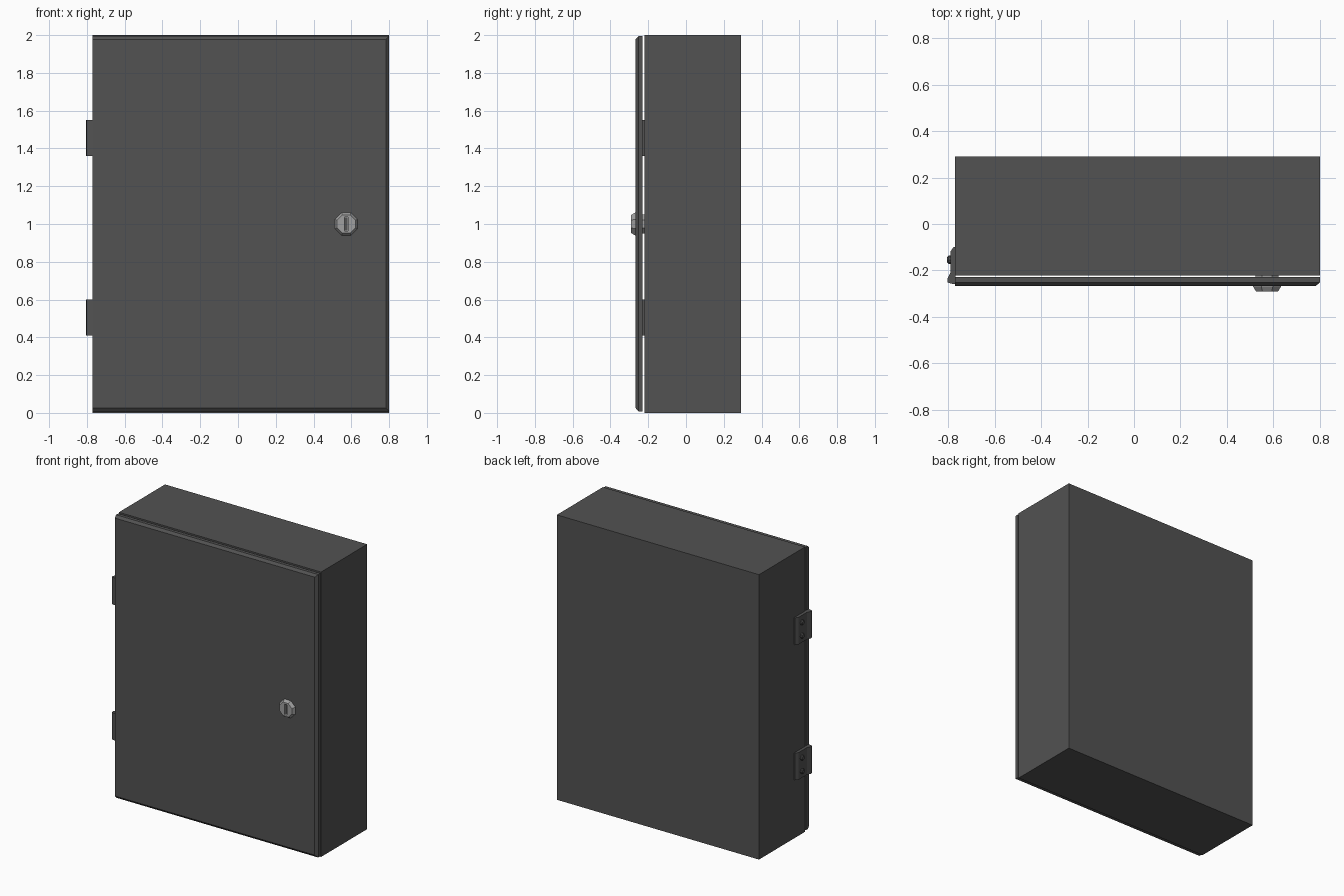
import bpy, bmesh, math

if "Cube" in bpy.data.objects:
    bpy.data.objects.remove(bpy.data.objects["Cube"])


def material(name, v):
    m = bpy.data.materials.new(name)
    m.diffuse_color = (v, v, v, 1)
    m.use_nodes = True
    m.node_tree.nodes["Principled BSDF"].inputs["Base Color"].default_value = m.diffuse_color
    return m


PAINT = material("dark_paint", 0.085)
METAL = material("bare_metal", 0.35)


def loft(name, rings, mat):
    """Skin a closed solid through rings with equal point counts."""
    bm = bmesh.new()
    loops = [[bm.verts.new(p) for p in ring] for ring in rings]
    for a, b in zip(loops, loops[1:]):
        for i in range(len(a)):
            j = (i + 1) % len(a)
            bm.faces.new((a[i], a[j], b[j], b[i]))
    bm.faces.new(loops[0])
    bm.faces.new(loops[-1])
    bmesh.ops.recalc_face_normals(bm, faces=bm.faces)
    me = bpy.data.meshes.new(name)
    bm.to_mesh(me)
    bm.free()
    me.materials.append(mat)
    ob = bpy.data.objects.new(name, me)
    bpy.context.collection.objects.link(ob)
    return ob


def rect(y, x0, x1, z0, z1):
    return [(x0, y, z0), (x1, y, z0), (x1, y, z1), (x0, y, z1)]


def octagon(y, x, z, half):
    r = half / math.cos(math.pi / 8)
    return [(x + r * math.cos(a), y, z + r * math.sin(a))
            for a in (math.pi / 8 + i * math.pi / 4 for i in range(8))]


# Cabinet body
loft("cabinet_body", [rect(0.29, -0.77, 0.80, 0, 2), rect(-0.221, -0.77, 0.80, 0, 2)], PAINT)

# Door, set off by a narrow gap, chamfered on its three free edges
loft("door", [rect(-0.229, -0.77, 0.80, 0.008, 1.994),
              rect(-0.252, -0.77, 0.80, 0.008, 1.994),
              rect(-0.267, -0.77, 0.783, 0.026, 1.977)], PAINT)

# Lock: shaft through the door, tapered octagonal head and key slot
LX, LZ = 0.573, 1.0
loft("lock_shaft", [octagon(-0.20, LX, LZ, 0.05), octagon(-0.266, LX, LZ, 0.05)], METAL)
head = loft("lock_head", [octagon(-0.26, LX, LZ, 0.06), octagon(-0.27, LX, LZ, 0.06),
                          octagon(-0.29, LX, LZ, 0.048)], METAL)
cutter = loft("slot_cutter", [rect(-0.275, LX - 0.009, LX + 0.009, LZ - 0.036, LZ + 0.036),
                              rect(-0.32, LX - 0.009, LX + 0.009, LZ - 0.036, LZ + 0.036)], PAINT)
cutter.hide_render = True
cutter.hide_set(True)
cut = head.modifiers.new("slot", "BOOLEAN")
cut.operation = "DIFFERENCE"
cut.solver = "EXACT"
cut.object = cutter
loft("slot_floor", [rect(-0.272, LX - 0.008, LX + 0.008, LZ - 0.035, LZ + 0.035),
                    rect(-0.276, LX - 0.008, LX + 0.008, LZ - 0.035, LZ + 0.035)], PAINT)

# Hinges: extruded leaf profile with a knuckle, and two screws each
LEAF = [(-0.768, -0.10), (-0.778, -0.10), (-0.791, -0.12), (-0.791, -0.21),
        (-0.804, -0.237), (-0.802, -0.252), (-0.79, -0.256), (-0.768, -0.26)]
for label, z in (("lower", 0.505), ("upper", 1.455)):
    loft(label + "_hinge", [[(x, y, z + s * 0.095) for x, y in LEAF] for s in (-1, 1)], PAINT)
    for n, dz in enumerate((-0.047, 0.047)):
        rings = [[(x, -0.154 + r * math.cos(i * math.pi / 4), z + dz + r * math.sin(i * math.pi / 4))
                  for i in range(8)] for x, r in ((-0.788, 0.018), (-0.798, 0.018), (-0.805, 0.012))]
        loft(f"{label}_hinge_screw_{n + 1}", rings, PAINT)
